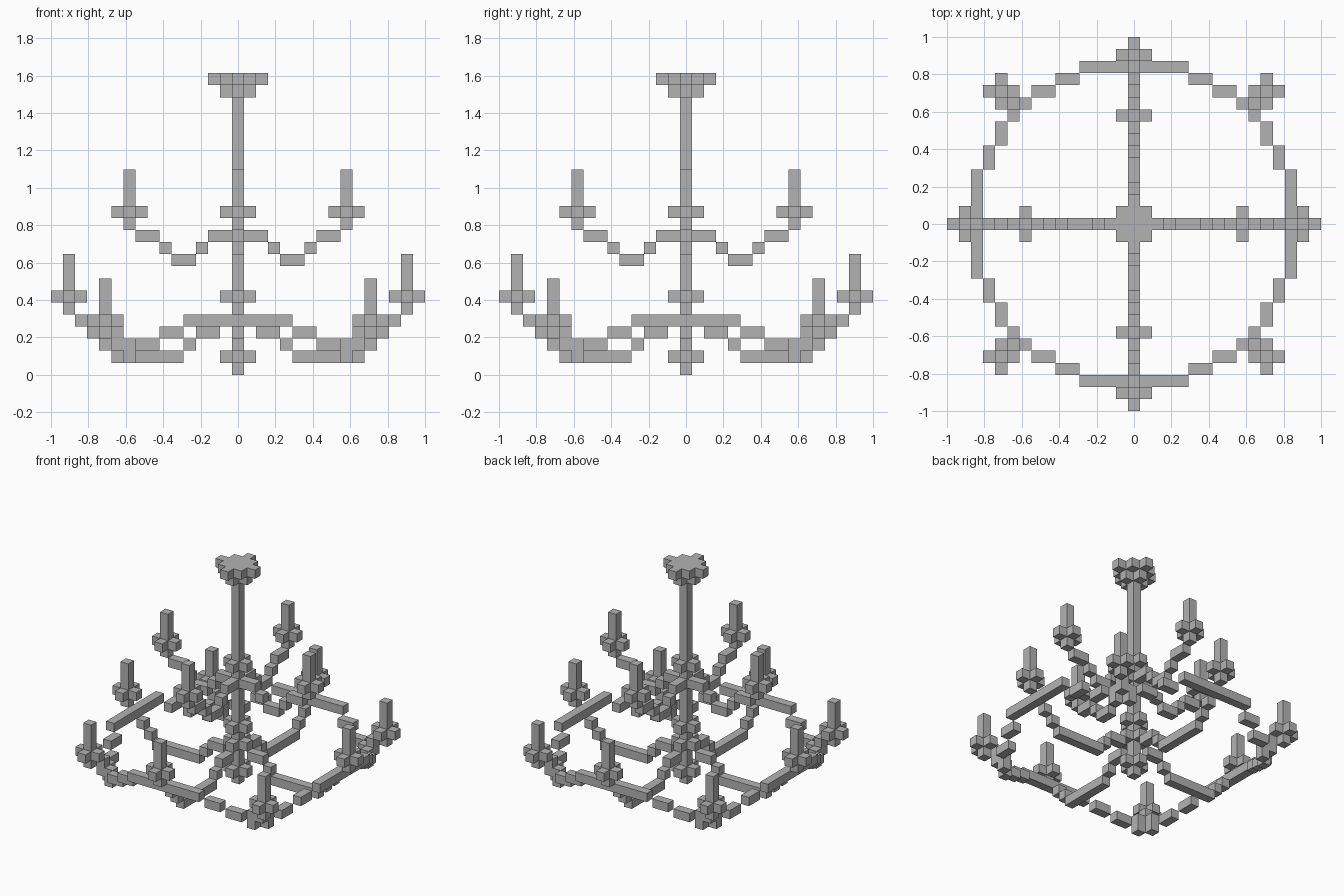
import bpy
import bmesh
from mathutils import Matrix

if "Cube" in bpy.data.objects:
    bpy.data.objects.remove(bpy.data.objects["Cube"])

U = 2 / 31  # edge length of one block

grey = bpy.data.materials.new("plain_grey")
grey.use_nodes = True
colour = (0.45, 0.45, 0.45, 1)
grey.diffuse_color = colour
grey.node_tree.nodes["Principled BSDF"].inputs["Base Color"].default_value = colour


def build(name, boxes):
    """Make one object from boxes given as inclusive block ranges in x, y, z."""
    bm = bmesh.new()
    for ranges in boxes:
        size = [(hi - lo + 1) * U for lo, hi in ranges]
        mid = [(lo + hi) / 2 * U for lo, hi in ranges]
        mid[2] += U / 2
        bmesh.ops.create_cube(
            bm, size=1, matrix=Matrix.Translation(mid) @ Matrix.Diagonal((*size, 1)))
    mesh = bpy.data.meshes.new(name)
    bm.to_mesh(mesh)
    bm.free()
    mesh.materials.append(grey)
    obj = bpy.data.objects.new(name, mesh)
    bpy.context.collection.objects.link(obj)
    return obj


def turn(boxes):
    """Rotate boxes a quarter turn about the z axis."""
    return [((-y[1], -y[0]), x, z) for x, y, z in boxes]


def build_four(name, boxes):
    for side in ("right_side", "back", "left_side", "front"):
        build(f"{name}_{side}", boxes)
        boxes = turn(boxes)


def collar(x, y, z):
    """Four blocks around a post."""
    return [((x + dx, x + dx), (y + dy, y + dy), (z, z))
            for dx, dy in ((1, 0), (-1, 0), (0, 1), (0, -1))]


def candle(x, y, z):
    return [((x, x), (y, y), (z, z + 4))] + collar(x, y, z + 1)


def arm(steps):
    """Blocks along +x, from (first, last, height) steps."""
    return [((a, b), (0, 0), (z, z)) for a, b, z in steps]


# Central post with its collars
build("central_post", [((0, 0), (0, 0), (0, 23))])
for label, z in (("bottom", 1), ("middle", 6), ("upper", 13), ("ceiling", 23)):
    build(f"{label}_collar", collar(0, 0, z))

# Ceiling plate: a square with a block on each side
plate = [((-1, 1), (-1, 1), (24, 24))]
tab = [((2, 2), (0, 0), (24, 24))]
for _ in range(4):
    plate += tab
    tab = turn(tab)
build("ceiling_plate", plate)

# Upper arms and candles
build_four("upper_arm", arm([(1, 2, 11), (3, 3, 10), (4, 5, 9), (6, 6, 10), (7, 8, 11)]))
build_four("upper_candle", candle(9, 0, 12))

# Lower arms and candles
build_four("lower_arm", arm([(1, 1, 4), (2, 3, 3), (4, 4, 2), (5, 10, 1),
                             (11, 11, 2), (12, 12, 3)]))
build_four("lower_candle", candle(14, 0, 5))

# Outer ring: a raised bar per side, stepping down to the corners
ring = [((13, 13), (-4, 4), (4, 4))]
for x, lo, hi, z, top in ((12, 5, 6, 3, 3), (11, 7, 8, 2, 2), (10, 9, 9, 1, 2)):
    ring += [((x, x), (lo, hi), (z, top)), ((x, x), (-hi, -lo), (z, top))]
build_four("ring", ring)

# Ring corners with their candles
build_four("ring_corner", [((10, 10), (10, 10), (2, 3))])
build_four("corner_candle", candle(11, 11, 3))
